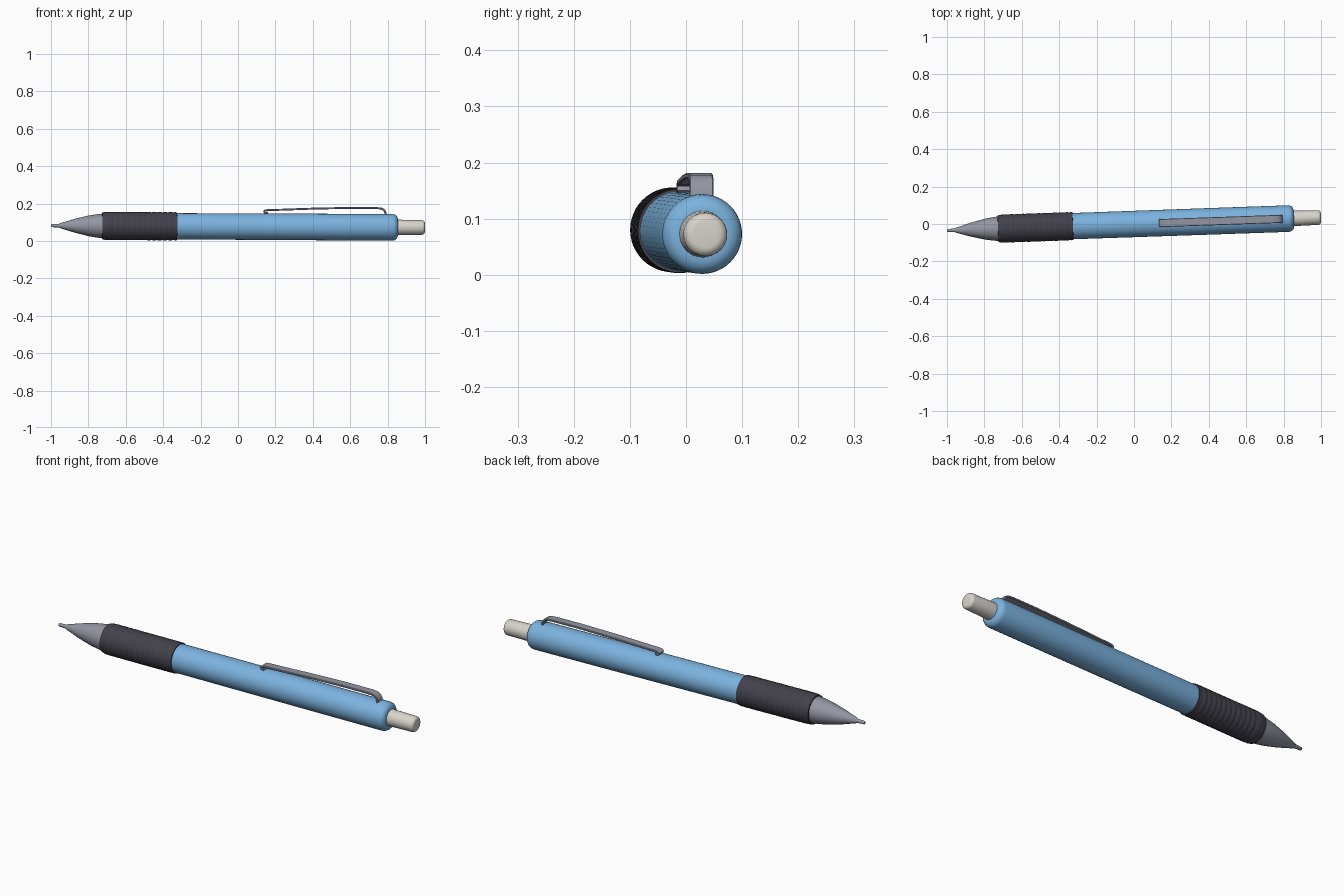
import bpy, bmesh, math
from mathutils import Matrix, Vector

cube = bpy.data.objects.get("Cube")
if cube:
    bpy.data.objects.remove(cube, do_unlink=True)


def material(name, rgb, metallic=0.0):
    mat = bpy.data.materials.new(name)
    mat.use_nodes = True
    mat.diffuse_color = (*rgb, 1)
    bsdf = mat.node_tree.nodes["Principled BSDF"]
    bsdf.inputs["Base Color"].default_value = (*rgb, 1)
    return mat


BLUE = material("sky blue plastic", (0.2, 0.45, 0.74))
RUBBER = material("charcoal rubber", (0.056, 0.052, 0.07))
METAL = material("steel grey", (0.29, 0.3, 0.36))
CREAM = material("warm white plastic", (0.68, 0.66, 0.6))

# The pen lies along x, slightly turned and tipped
axis = Vector((1, 0.035, -0.005)).normalized()
side = Vector((0, 0, 1)).cross(axis).normalized()
up = axis.cross(side)
POSE = Matrix((axis, side, up)).transposed().to_4x4()
POSE.translation = (0, 0, 0.0767)


def finish(bm, name, mat, angle=35):
    bmesh.ops.recalc_face_normals(bm, faces=bm.faces)
    bm.transform(POSE)
    mesh = bpy.data.meshes.new(name)
    bm.to_mesh(mesh)
    bm.free()
    mesh.materials.append(mat)
    obj = bpy.data.objects.new(name, mesh)
    bpy.context.collection.objects.link(obj)
    bpy.ops.object.select_all(action="DESELECT")
    obj.select_set(True)
    bpy.context.view_layer.objects.active = obj
    bpy.ops.object.shade_smooth_by_angle(angle=math.radians(angle))
    return obj


def lathe(name, profile, mat, sides=48):
    """Revolve (x, radius) points about the pen axis and cap both ends."""
    bm = bmesh.new()
    rings = []
    for x, r in profile:
        angles = [2 * math.pi * i / sides for i in range(sides)]
        rings.append([bm.verts.new((x, r * math.cos(a), r * math.sin(a))) for a in angles])
    for a, b in zip(rings, rings[1:]):
        for i in range(sides):
            j = (i + 1) % sides
            bm.faces.new((a[i], a[j], b[j], b[i]))
    bm.faces.new(rings[0])
    bm.faces.new(rings[-1])
    return finish(bm, name, mat)


def rounded(x, r, size, steps=5):
    """Quarter-round shoulder ending at x."""
    turns = [math.pi / 2 * i / steps for i in range(steps + 1)]
    return [(x - size + size * math.sin(t), r - size + size * math.cos(t)) for t in turns]


# Writing tip and nose cone
lathe("writing_point", [(-1, 0.005), (-0.996, 0.008), (-0.955, 0.01), (-0.94, 0.01)], METAL)
lathe("nose_cone", [(-0.96, 0.009), (-0.95, 0.014), (-0.87, 0.038), (-0.8, 0.055),
                    (-0.75, 0.063), (-0.72, 0.066)], METAL)

# Rubber grip with shallow ribs
grip = [(-0.728, 0.064), (-0.727, 0.071), (-0.715, 0.074)]
for i in range(12):
    x = -0.69 + i * 0.029
    grip += [(x, 0.0755), (x + 0.018, 0.0755), (x + 0.021, 0.0742), (x + 0.026, 0.0742)]
grip += [(-0.335, 0.0755), (-0.327, 0.0745), (-0.326, 0.066)]
lathe("rubber_grip", grip, RUBBER)

# Barrel with a rounded rear shoulder
lathe("barrel", [(-0.34, 0.07), (0, 0.0705), (0.4, 0.071)] + rounded(0.855, 0.071, 0.028), BLUE)

# Push button
lathe("push_button", [(0.84, 0.042), (0.87, 0.041)] + rounded(1.0, 0.039, 0.016), CREAM, 32)

# Pocket clip: a bent strip curled at its free end
path = [(0.79, 0.06), (0.789, 0.078), (0.782, 0.092), (0.768, 0.1), (0.74, 0.103), (0.6, 0.103),
        (0.4, 0.098), (0.2, 0.09), (0.16, 0.089), (0.146, 0.087), (0.139, 0.081),
        (0.143, 0.075), (0.153, 0.074), (0.158, 0.078)]
points = [Vector((x, 0, z)) for x, z in path]
half_width, half_thick, edge = 0.0215, 0.005, 0.002
section = [(sy * (half_width - a), sz * (half_thick - b)) for sy, sz, a, b in (
    (1, 1, 0, edge), (1, 1, edge, 0), (-1, 1, edge, 0), (-1, 1, 0, edge),
    (-1, -1, 0, edge), (-1, -1, edge, 0), (1, -1, edge, 0), (1, -1, 0, edge))]
bm = bmesh.new()
loops = []
for i, p in enumerate(points):
    along = (points[min(i + 1, len(points) - 1)] - points[max(i - 1, 0)]).normalized()
    normal = along.cross(Vector((0, 1, 0)))
    loops.append([bm.verts.new(p + Vector((0, y, 0)) + normal * n) for y, n in section])
for a, b in zip(loops, loops[1:]):
    for i in range(len(section)):
        j = (i + 1) % len(section)
        bm.faces.new((a[i], a[j], b[j], b[i]))
bm.faces.new(loops[0])
bm.faces.new(loops[-1])
finish(bm, "pocket_clip", METAL, 40)
